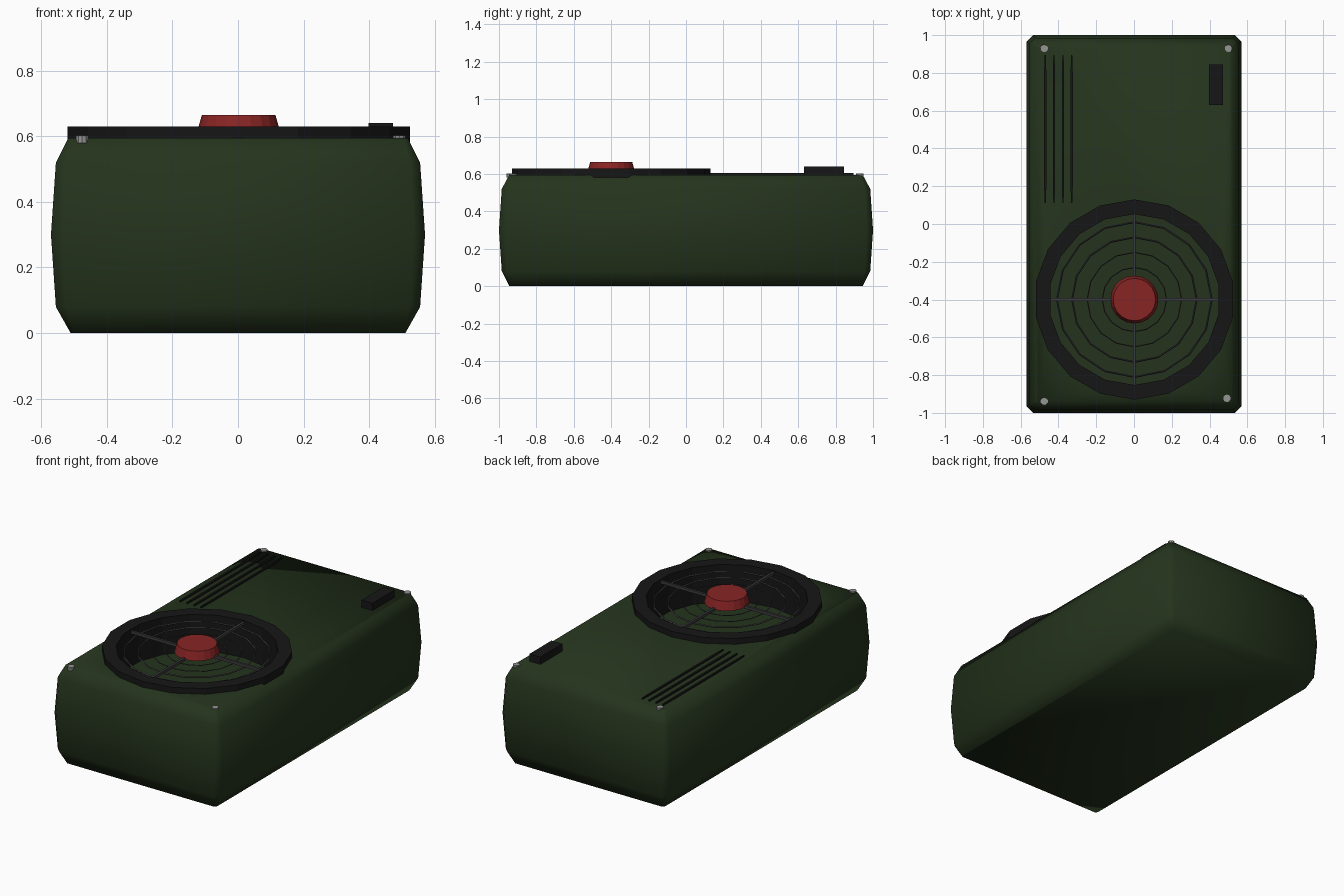
import bpy, bmesh, math

if "Cube" in bpy.data.objects:
    bpy.data.objects.remove(bpy.data.objects["Cube"])

def material(name, rgb):
    m = bpy.data.materials.new(name)
    m.diffuse_color = (*rgb, 1)
    m.use_nodes = True
    m.node_tree.nodes["Principled BSDF"].inputs["Base Color"].default_value = m.diffuse_color
    return m

GREEN = material("green", (0.018, 0.034, 0.012))
BLACK = material("black", (0.008, 0.008, 0.008))
GRILLE = material("dark_grey", (0.045, 0.045, 0.05))
RED = material("red", (0.25, 0.018, 0.018))
STEEL = material("steel", (0.3, 0.3, 0.3))
FAN = (0.002, -0.4)   # fan centre in plan

def finish(name, bm, mat):
    bmesh.ops.recalc_face_normals(bm, faces=bm.faces)
    me = bpy.data.meshes.new(name)
    bm.to_mesh(me)
    bm.free()
    ob = bpy.data.objects.new(name, me)
    bpy.context.collection.objects.link(ob)
    if mat:
        me.materials.append(mat)
    return ob

def loft(name, rings, mat, closed=False):
    """Skin a stack of equal-length point rings; cap the ends unless closed."""
    bm = bmesh.new()
    rows = [[bm.verts.new(p) for p in r] for r in rings]
    pairs = list(zip(rows, rows[1:])) + ([(rows[-1], rows[0])] if closed else [])
    for a, b in pairs:
        n = len(a)
        for i in range(n):
            bm.faces.new((a[i], a[(i + 1) % n], b[(i + 1) % n], b[i]))
    if not closed:
        bm.faces.new(rows[0])
        bm.faces.new(rows[-1])
    return finish(name, bm, mat)

def circle(r, z, n, c=FAN):
    # first corner points along +y
    return [(c[0] + r * math.sin(2 * math.pi * i / n),
             c[1] + r * math.cos(2 * math.pi * i / n), z) for i in range(n)]

def lathe(name, profile, n, mat, c=FAN, closed=False):
    return loft(name, [circle(r, z, n, c) for r, z in profile], mat, closed)

def box(name, x0, x1, y0, y1, z0, z1, mat):
    rect = [(x0, y0), (x1, y0), (x1, y1), (x0, y1)]
    return loft(name, [[(x, y, z) for x, y in rect] for z in (z0, z1)], mat)

def chamfered_rect(hx, hy, c, z):
    q = [(hx, hy - c), (hx - c, hy), (-hx + c, hy), (-hx, hy - c)]
    return [(x, y, z) for x, y in q + [(-x, -y) for x, y in q]]

# Bulging casing with a well for the fan
body = loft("casing", [chamfered_rect(*s) for s in (
    (0.51, 0.945, 0.012, 0), (0.555, 0.985, 0.03, 0.08), (0.57, 1.0, 0.035, 0.3),
    (0.555, 0.985, 0.03, 0.52), (0.517, 0.945, 0.012, 0.595))], GREEN)
cutter = lathe("well_cutter", [(0.46, 0.40), (0.46, 0.8)], 18, GREEN)
cutter.hide_render = True
mod = body.modifiers.new("well", 'BOOLEAN')
mod.object = cutter
mod.operation = 'DIFFERENCE'
mod.solver = 'EXACT'
bpy.context.view_layer.objects.active = body
body.select_set(True)
bpy.ops.object.modifier_apply(modifier="well")
bpy.data.objects.remove(cutter, do_unlink=True)
bpy.ops.object.shade_smooth_by_angle(angle=math.radians(70))
body.select_set(False)

# Fan surround: raised rim with a deep liner
lathe("fan_rim", [(0.53, 0.56), (0.53, 0.63), (0.452, 0.63), (0.452, 0.402),
                  (0.459, 0.402), (0.459, 0.56)], 18, BLACK, closed=True)

# Grille rings and spokes
for i, r in enumerate((0.41, 0.33, 0.25, 0.17)):
    t = 0.005 if i < 2 else 0.003
    lathe(f"grille_ring_{i + 1}", [(r + t, 0.605), (r, 0.605 + t), (r - t, 0.605),
                                   (r, 0.605 - t)], 16, GRILLE, closed=True)
box("grille_spoke_cross", FAN[0] - 0.455, FAN[0] + 0.455, FAN[1] - 0.007, FAN[1] + 0.007,
    0.605, 0.622, GRILLE)
box("grille_spoke_long", FAN[0] - 0.007, FAN[0] + 0.007, FAN[1] - 0.455, FAN[1] + 0.455,
    0.605, 0.622, GRILLE)

# Red hub cap
lathe("hub_cap", [(0.127, 0.612), (0.122, 0.63), (0.112, 0.665)], 20, RED)

# Vent slits with tapered ends
for i, x in enumerate((-0.47, -0.424, -0.376, -0.33)):
    plan = [(-0.003, 0.11), (0.003, 0.11), (0.006, 0.2), (0.006, 0.8),
            (0.003, 0.895), (-0.003, 0.895), (-0.006, 0.8), (-0.006, 0.2)]
    loft(f"vent_slit_{i + 1}", [[(x + dx, y, z) for dx, y in plan]
                                for z in (0.59, 0.604)], BLACK)

# Switch block
box("switch", 0.398, 0.472, 0.63, 0.845, 0.58, 0.64, BLACK)

# Corner screws
for i, c in enumerate(((-0.475, 0.93), (0.5, 0.93), (-0.475, -0.94), (0.492, -0.923))):
    lathe(f"screw_{i + 1}", [(0.02, 0.58), (0.02, 0.602)], 10, STEEL, c)
